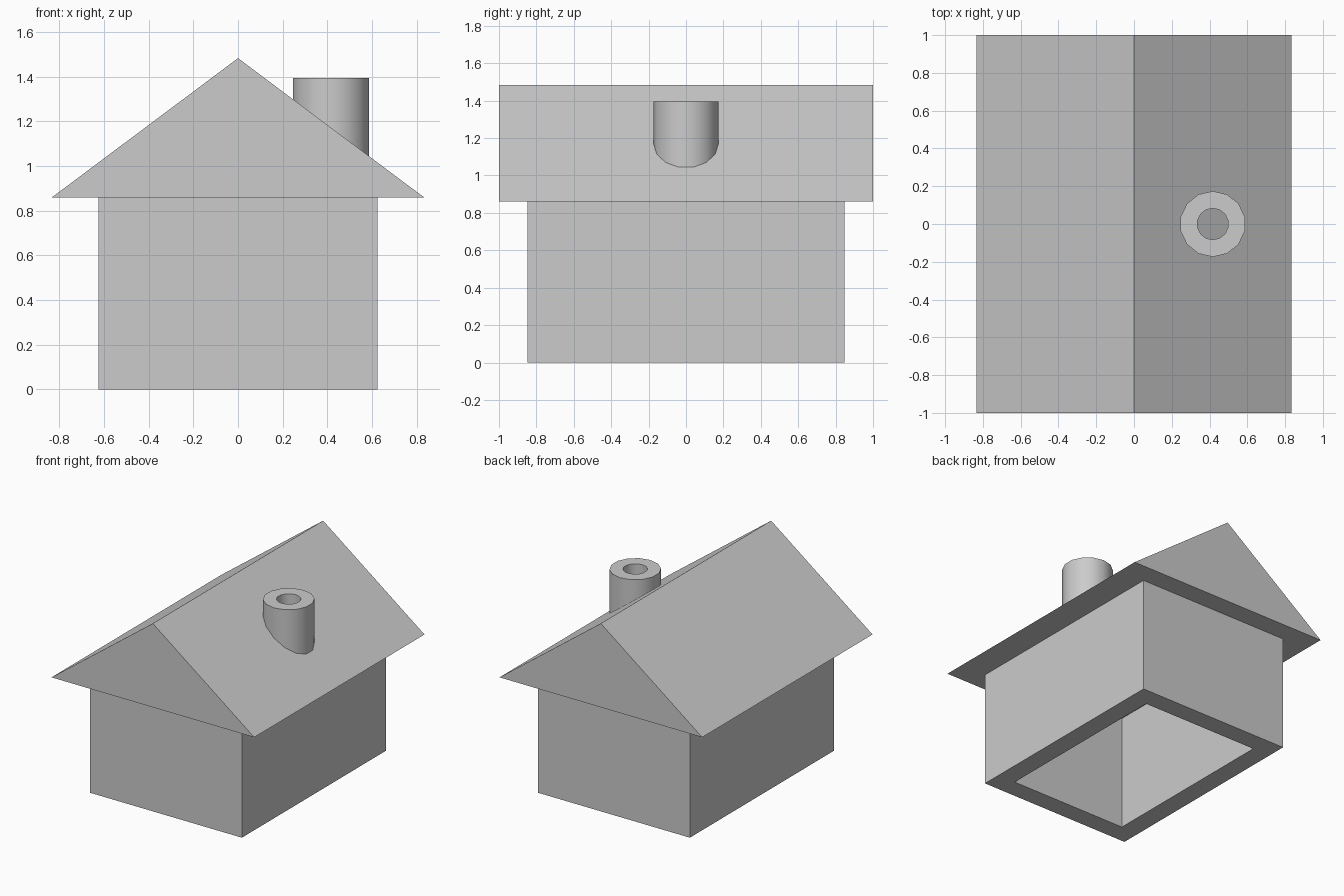
import bpy
import bmesh
from math import pi, sin, cos

cube = bpy.data.objects.get("Cube")
if cube:
    bpy.data.objects.remove(cube, do_unlink=True)

# One plain grey for the whole model
grey = bpy.data.materials.new("light grey")
grey.use_nodes = True
grey.diffuse_color = (0.6, 0.6, 0.6, 1)
grey.node_tree.nodes["Principled BSDF"].inputs["Base Color"].default_value = (0.6, 0.6, 0.6, 1)

EAVE, RIDGE = 0.86, 1.483


def finish(name, bm):
    bmesh.ops.recalc_face_normals(bm, faces=bm.faces)
    mesh = bpy.data.meshes.new(name)
    bm.to_mesh(mesh)
    bm.free()
    mesh.materials.append(grey)
    obj = bpy.data.objects.new(name, mesh)
    bpy.context.collection.objects.link(obj)
    return obj


def tube(name, outer, inner, z0, z1):
    """Upright ring between two matching outlines, open through the middle."""
    bm = bmesh.new()
    loops = [[bm.verts.new((x, y, z)) for x, y in outline]
             for outline, z in ((outer, z0), (outer, z1), (inner, z1), (inner, z0))]
    n = len(outer)
    for k, loop in enumerate(loops):
        after = loops[(k + 1) % 4]
        for i in range(n):
            j = (i + 1) % n
            bm.faces.new((loop[i], loop[j], after[j], after[i]))
    return finish(name, bm)


def rectangle(hx, hy):
    return [(-hx, -hy), (hx, -hy), (hx, hy), (-hx, hy)]


def circle(cx, r, sides):
    return [(cx + r * sin(2 * pi * i / sides), r * cos(2 * pi * i / sides)) for i in range(sides)]


# Hollow walls, open underneath
tube("walls", rectangle(0.625, 0.847), rectangle(0.48, 0.702), 0, EAVE)

# Solid gable roof: a triangle extruded front to back
bm = bmesh.new()
gable = bm.faces.new([bm.verts.new(p) for p in
                      ((-0.833, -1, EAVE), (0.833, -1, EAVE), (0, -1, RIDGE))])
ext = bmesh.ops.extrude_face_region(bm, geom=[gable], use_keep_orig=True)
bmesh.ops.translate(bm, vec=(0, 2, 0),
                    verts=[v for v in ext["geom"] if isinstance(v, bmesh.types.BMVert)])
finish("roof", bm)

# Round chimney pipe sunk into the roof
chimney = tube("chimney", circle(0.417, 0.174, 14), circle(0.417, 0.083, 14), 0.95, 1.395)
bpy.ops.object.select_all(action="DESELECT")
chimney.select_set(True)
bpy.context.view_layer.objects.active = chimney
bpy.ops.object.shade_smooth_by_angle(angle=pi / 5)
